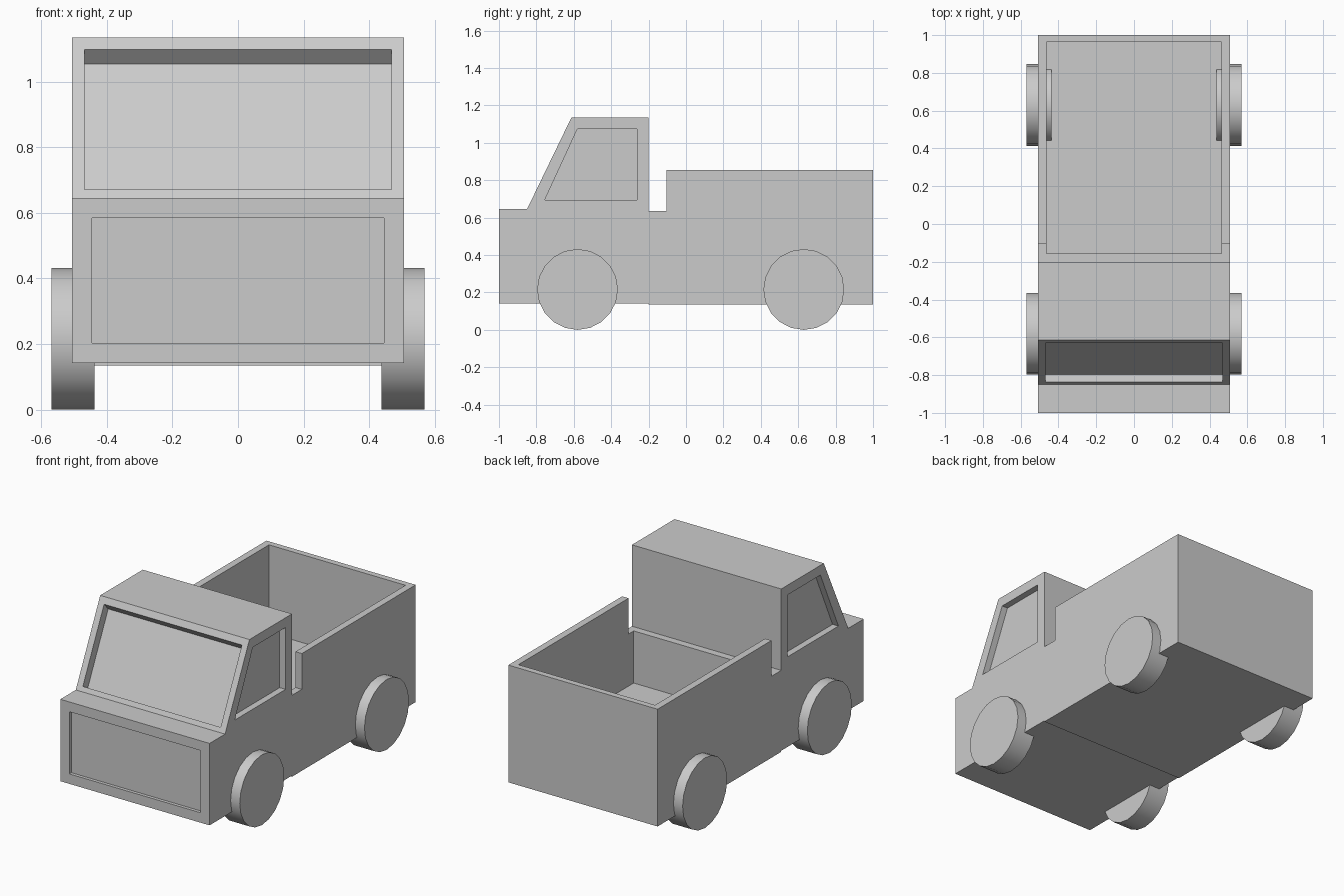
import bpy, bmesh
from math import pi, radians

if "Cube" in bpy.data.objects:
    bpy.data.objects.remove(bpy.data.objects["Cube"])

W = 0.507  # half width of the body


def prism(name, profile, x0, x1):
    """Extrude a (y, z) profile along x."""
    bm = bmesh.new()
    face = bm.faces.new([bm.verts.new((x0, y, z)) for y, z in profile])
    ext = bmesh.ops.extrude_face_region(bm, geom=[face])
    verts = [v for v in ext["geom"] if isinstance(v, bmesh.types.BMVert)]
    bmesh.ops.translate(bm, verts=verts, vec=(x1 - x0, 0, 0))
    bmesh.ops.recalc_face_normals(bm, faces=bm.faces)
    mesh = bpy.data.meshes.new(name)
    bm.to_mesh(mesh)
    bm.free()
    ob = bpy.data.objects.new(name, mesh)
    bpy.context.collection.objects.link(ob)
    return ob


def rect(y0, y1, z0, z1):
    return [(y0, z0), (y1, z0), (y1, z1), (y0, z1)]


def carve(ob, cutters):
    """Subtract the cutters, bake the result and remove them."""
    for c in cutters:
        c.hide_render = True
        m = ob.modifiers.new("cut", 'BOOLEAN')
        m.operation, m.solver, m.object = 'DIFFERENCE', 'EXACT', c
    deps = bpy.context.evaluated_depsgraph_get()
    baked = bpy.data.meshes.new_from_object(ob.evaluated_get(deps))
    ob.modifiers.clear()
    ob.data = baked
    for c in cutters:
        bpy.data.objects.remove(c)


# Cab with sloped windscreen
cab = prism("cab", [(-1, 0.142), (-1, 0.645), (-0.85, 0.645), (-0.613, 1.135),
                    (-0.2, 1.135), (-0.2, 0.142)], -W, W)

# Recesses: windscreen, front panel and side windows
dy, dz = 0.04, -0.044
low, high = (-0.837, 0.672), (-0.631, 1.098)
screen = [(low[0] - dy, low[1] - dz), (low[0] + dy, low[1] + dz),
          (high[0] + dy, high[1] + dz), (high[0] - dy, high[1] - dz)]
window = [(-0.755, 0.695), (-0.262, 0.695), (-0.262, 1.075), (-0.58, 1.075)]
cutters = [prism("windscreen_cutter", screen, -0.468, 0.468),
           prism("panel_cutter", rect(-1.1, -0.98, 0.203, 0.585), -0.446, 0.446)]
for s in (-1, 1):
    cutters.append(prism("window_cutter", window, s * (W - 0.04), s * 0.6))
carve(cab, cutters)

# Open cargo bed with a lowered front end
bed = prism("cargo_bed", [(-0.2, 0.135), (1, 0.135), (1, 0.855), (-0.105, 0.855),
                          (-0.105, 0.635), (-0.2, 0.635)], -W, W)
carve(bed, [prism("bed_cutter", rect(-0.155, 0.963, 0.315, 1.0), -0.464, 0.464)])

# Wheels
for end, y in (("front", -0.58), ("rear", 0.63)):
    for side, s in (("left", -1), ("right", 1)):
        bpy.ops.mesh.primitive_cylinder_add(
            vertices=20, radius=0.216, depth=0.132,
            location=(s * 0.503, y, 0.216), rotation=(0, pi / 2, 0))
        bpy.context.object.name = f"{end}_{side}_wheel"
        bpy.ops.object.shade_smooth_by_angle(angle=radians(30))
